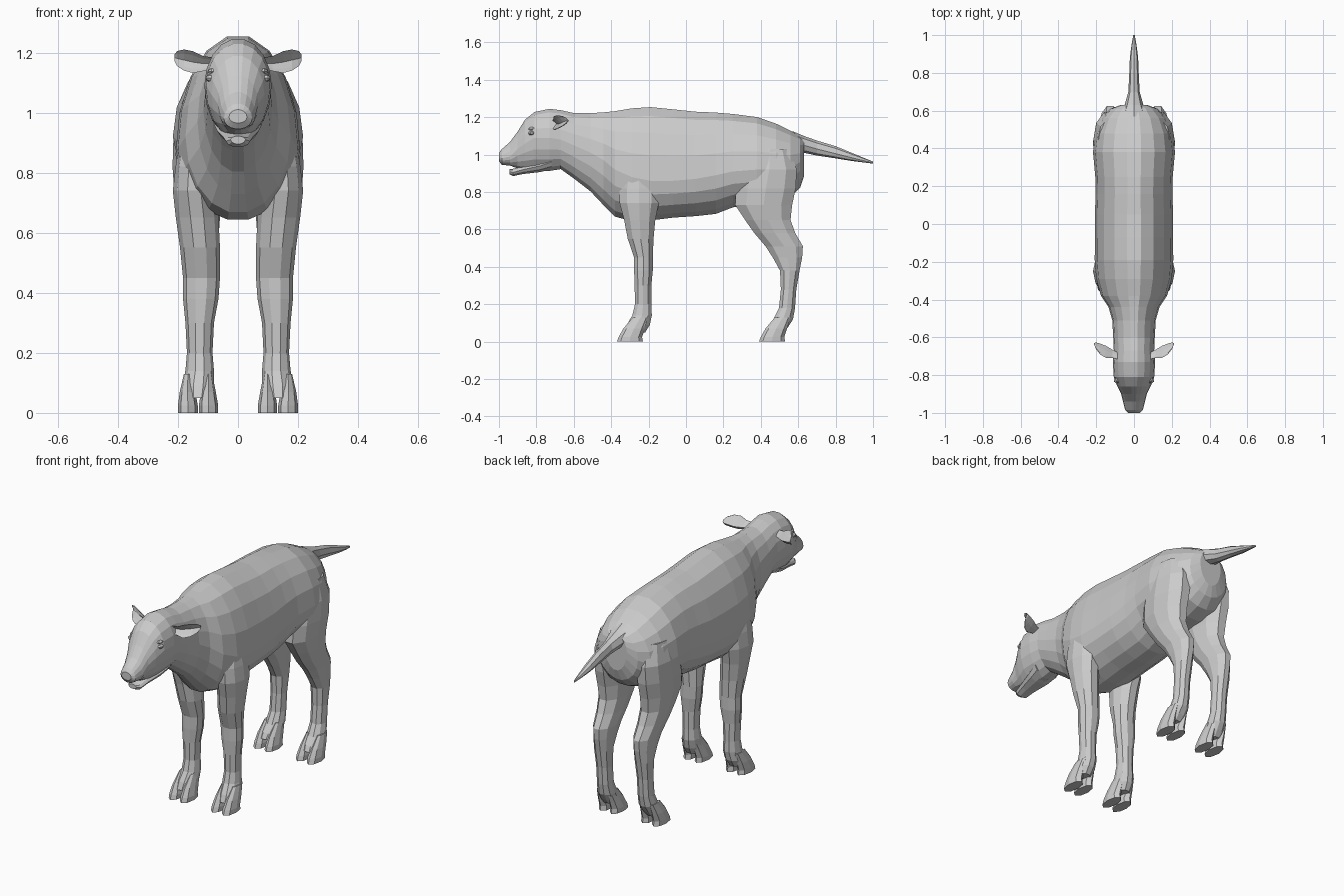
import bpy, bmesh, math
from mathutils import Vector


def loft(name, rings, mirror=False):
    """Skin a list of equal-length vertex rings, cap the ends, optionally mirror in x."""
    bm = bmesh.new()
    rows = [[bm.verts.new(p) for p in ring] for ring in rings]
    n = len(rows[0])
    for a, b in zip(rows, rows[1:]):
        for i in range(n):
            j = (i + 1) % n
            bm.faces.new((a[i], a[j], b[j], b[i]))
    bm.faces.new(rows[0])
    bm.faces.new(rows[-1])
    bmesh.ops.recalc_face_normals(bm, faces=bm.faces[:])
    me = bpy.data.meshes.new(name)
    bm.to_mesh(me)
    bm.free()
    ob = bpy.data.objects.new(name, me)
    bpy.context.collection.objects.link(ob)
    if mirror:
        ob.modifiers.new("mirror", 'MIRROR').use_mirror_merge = False
    return ob


def circle(n):
    return [(math.cos(2 * math.pi * i / n), math.sin(2 * math.pi * i / n)) for i in range(n)]


def upright(y, bottom, widest, top, w, n=18):
    """Cross-section across the body; widest is the height of the greatest width."""
    return [Vector((w * c, y, widest + s * ((top - widest) if s > 0 else (widest - bottom))))
            for c, s in circle(n)]


def level(z, y0, y1, x0, x1, n=10):
    """Horizontal cross-section of a leg, given by its extents."""
    return [Vector(((x0 + x1) / 2 + (x1 - x0) / 2 * c, (y0 + y1) / 2 + (y1 - y0) / 2 * s, z))
            for c, s in circle(n)]


# Torso, neck and head: y, bottom, widest height, top, half width
body = [
    (-1.0, .965, .985, 1.01, .03), (-.985, .945, .98, 1.03, .047),
    (-.94, .94, .99, 1.07, .058), (-.90, .925, 1.03, 1.125, .068),
    (-.86, .915, 1.06, 1.19, .088), (-.81, .91, 1.09, 1.23, .107),
    (-.73, .91, 1.09, 1.247, .112), (-.67, .92, 1.08, 1.24, .107),
    (-.60, .87, 1.05, 1.225, .11), (-.51, .80, 1.01, 1.225, .115),
    (-.44, .725, .97, 1.23, .135), (-.38, .665, .92, 1.237, .175),
    (-.29, .64, .88, 1.253, .20), (-.19, .645, .86, 1.26, .208),
    (-.07, .66, .86, 1.248, .207), (.05, .668, .87, 1.235, .207),
    (.16, .68, .89, 1.23, .203), (.25, .715, .91, 1.222, .205),
    (.38, .73, .92, 1.205, .217), (.48, .74, .92, 1.17, .205),
    (.56, .77, .93, 1.13, .172), (.61, .82, .96, 1.10, .125),
    (.63, .88, 1.0, 1.085, .07)]
loft("body_and_head", [upright(*r) for r in body])

# Lower jaw, hanging slightly open
jaw = [(-.945, .895, .91, .922, .025), (-.925, .884, .905, .925, .04),
       (-.87, .895, .92, .94, .05), (-.78, .905, .94, .98, .07), (-.72, .92, .96, 1.0, .08)]
loft("lower_jaw", [upright(*r, n=10) for r in jaw])

# Tail
tail = [(.57, 1.02, 1.06, 1.125, .075), (.63, 1.01, 1.05, 1.10, .05),
        (.70, .995, 1.03, 1.075, .03), (.80, .98, 1.005, 1.045, .025),
        (.88, .967, .985, 1.012, .022), (.95, .958, .968, .983, .013),
        (1.0, .952, .957, .963, .004)]
loft("tail", [upright(*r, n=8) for r in tail])

# Front legs: z, y range, x range
front = [(.93, -.33, -.19, .08, .19), (.82, -.36, -.14, .08, .208),
         (.74, -.36, -.14, .075, .217), (.65, -.335, -.16, .065, .207),
         (.55, -.315, -.17, .06, .193), (.45, -.28, -.175, .06, .183),
         (.38, -.28, -.175, .065, .183), (.30, -.277, -.183, .08, .175),
         (.20, -.275, -.183, .085, .17), (.14, -.29, -.18, .08, .175),
         (.09, -.32, -.19, .08, .185), (.05, -.335, -.215, .09, .18)]
loft("front_leg", [level(*r) for r in front], True)

# Hind legs with broad thighs and bent hocks
hind = [(1.03, .34, .56, .05, .19), (.92, .29, .60, .05, .215),
        (.82, .26, .595, .05, .218), (.73, .255, .575, .055, .212),
        (.65, .31, .565, .06, .202), (.58, .36, .59, .065, .192),
        (.51, .42, .63, .07, .182), (.45, .46, .625, .075, .177),
        (.38, .50, .61, .08, .175), (.28, .505, .592, .085, .17),
        (.18, .495, .585, .085, .17), (.12, .465, .575, .08, .178),
        (.08, .435, .55, .08, .185), (.05, .42, .525, .09, .18)]
loft("hind_leg", [level(*r) for r in hind], True)

# Cloven hooves: two toes per foot
for name, y in (("front", -.37), ("hind", .39)):
    for side, x0, x1 in (("inner", .066, .13), ("outer", .134, .2)):
        loft(f"{name}_hoof_{side}_toe",
             [level(.13, y + .085, y + .17, x0 + .02, x1 - .02, 8),
              level(.07, y + .035, y + .15, x0 + .008, x1 - .006, 8),
              level(.025, y + .01, y + .135, x0, x1, 8),
              level(0, y, y + .14, x0, x1, 8)], True)

# Cupped ears: x, y, z, depth, half height
ear = [(.085, -.70, 1.165, .02, .02), (.115, -.69, 1.163, .025, .026),
       (.15, -.68, 1.168, .036, .038), (.18, -.665, 1.175, .032, .037),
       (.203, -.645, 1.18, .018, .026), (.211, -.635, 1.183, .005, .012)]
loft("ear", [[Vector((x, y + d * (c if c > 0 else -.25 * c) - d * .9 * abs(s), z + h * s))
              for c, s in circle(10)] for x, y, z, d, h in ear], True)

# Eyes with brow ridges
for name, y, z, w, d, h in (("eye", -.825, 1.115, .096, .02, .014),
                            ("brow", -.81, 1.137, .088, .035, .014)):
    loft(name, [[Vector((w + dx, y + d * k * c, z + h * k * s)) for c, s in circle(8)]
                for dx, k in ((-.02, 1), (0, .9), (.011, .4))], True)
